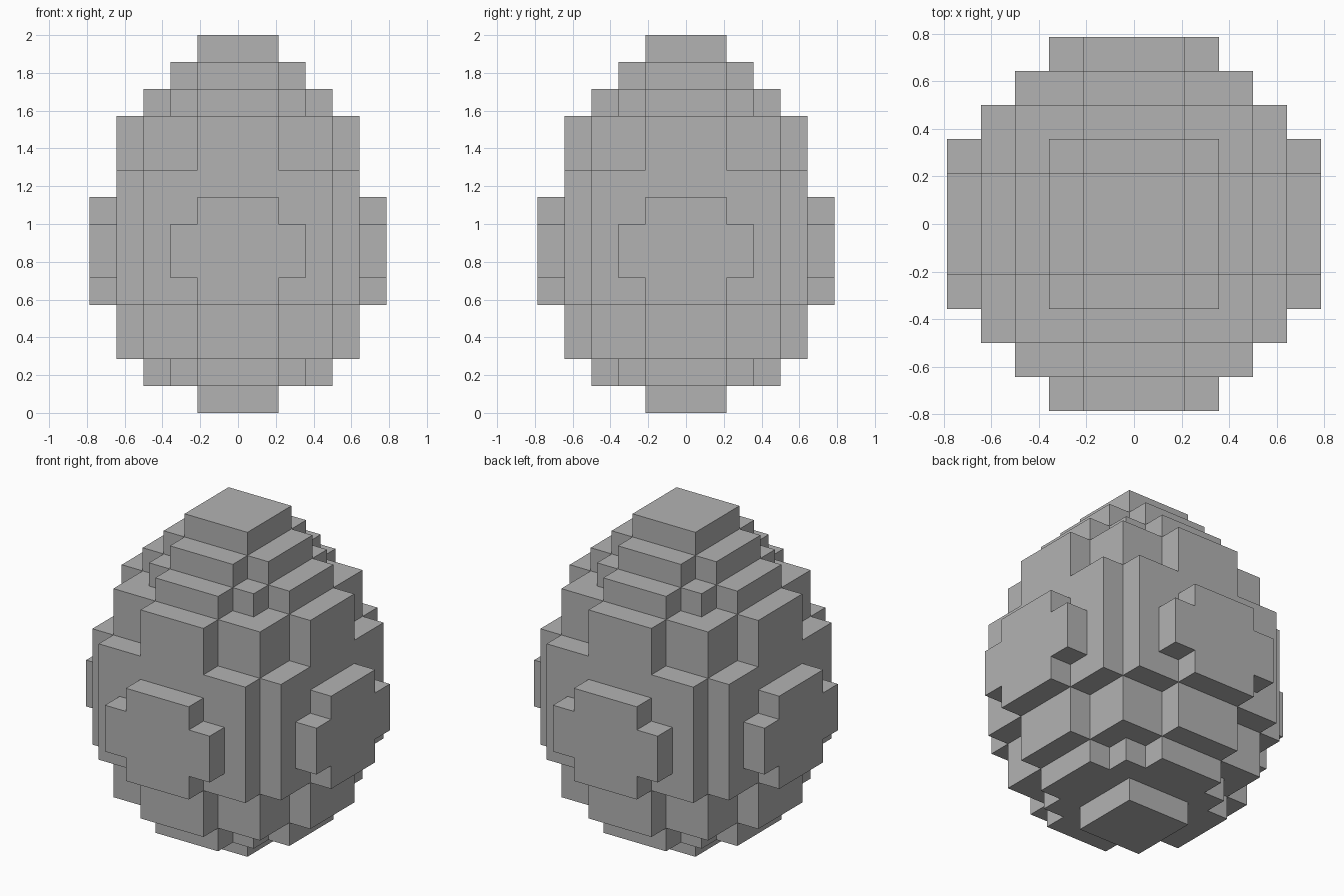
import bpy, bmesh
from mathutils import Vector

cube = bpy.data.objects.get("Cube")
if cube:
    bpy.data.objects.remove(cube, do_unlink=True)

UNIT = 2 / 14      # edge of one block
REACH = 6          # blocks searched either side of the axis

# Reusable cross-sections: each is a set of crossed rectangles (long, short half-widths)
CAP = [(1.5, 1.5)]
SMALL_CROSS = [(2.5, 1.5)]
STEPPED = [(2.5, 2.5), (3.5, 1.5)]
SHOULDER = [(3.5, 3.5), (4.5, 1.5)]
BELLY = [(4.5, 3.5)]
BELLY_BUMP = BELLY + [(5.5, 1.5)]        # belly with narrow side bumps
BELLY_WIDE_BUMP = BELLY + [(5.5, 2.5)]   # belly with wide side bumps

# Layers from the base up: (cross-section, number of blocks high)
STACK = [(CAP, 1), (STEPPED, 1), (SHOULDER, 2),
         (BELLY_BUMP, 1), (BELLY_WIDE_BUMP, 2), (BELLY_BUMP, 1), (BELLY, 1),
         (SHOULDER, 2), (STEPPED, 1), (SMALL_CROSS, 1), (CAP, 1)]
layers = [section for section, height in STACK for _ in range(height)]


def filled(x, y, z):
    """True when the block at this cell is part of the egg."""
    if not 0 <= z < len(layers):
        return False
    far, near = max(abs(x), abs(y)), min(abs(x), abs(y))
    return any(far < a and near < b for a, b in layers[z])


def make_material(name, color):
    mat = bpy.data.materials.new(name)
    mat.use_nodes = True
    mat.diffuse_color = color
    mat.node_tree.nodes["Principled BSDF"].inputs["Base Color"].default_value = color
    return mat


def add_side(bm, cell, axis, sign):
    """Add the square side of a block facing along one axis."""
    normal, u, v = Vector(), Vector(), Vector()
    normal[axis] = sign / 2
    u[(axis + 1) % 3] = 0.5
    v[(axis + 2) % 3] = 0.5 * sign
    center = Vector(cell) + Vector((0, 0, 0.5)) + normal
    corners = (-u - v, u - v, u + v, v - u)
    bm.faces.new([bm.verts.new((center + c) * UNIT) for c in corners])


# Egg shell: only sides between a filled and an empty cell
bm = bmesh.new()
span = range(-REACH, REACH + 1)
for z in range(len(layers)):
    for x in span:
        for y in span:
            if not filled(x, y, z):
                continue
            for axis in range(3):
                for sign in (-1, 1):
                    beside = [x, y, z]
                    beside[axis] += sign
                    if not filled(*beside):
                        add_side(bm, (x, y, z), axis, sign)

# Weld the blocks and merge flat areas into clean faces
bmesh.ops.remove_doubles(bm, verts=bm.verts, dist=UNIT / 100)
bmesh.ops.dissolve_limit(bm, angle_limit=0.02, verts=bm.verts, edges=bm.edges)

mesh = bpy.data.meshes.new("block_egg")
bm.to_mesh(mesh)
bm.free()
egg = bpy.data.objects.new("block_egg", mesh)
bpy.context.collection.objects.link(egg)
mesh.materials.append(make_material("plain_grey", (0.45, 0.45, 0.45, 1)))
